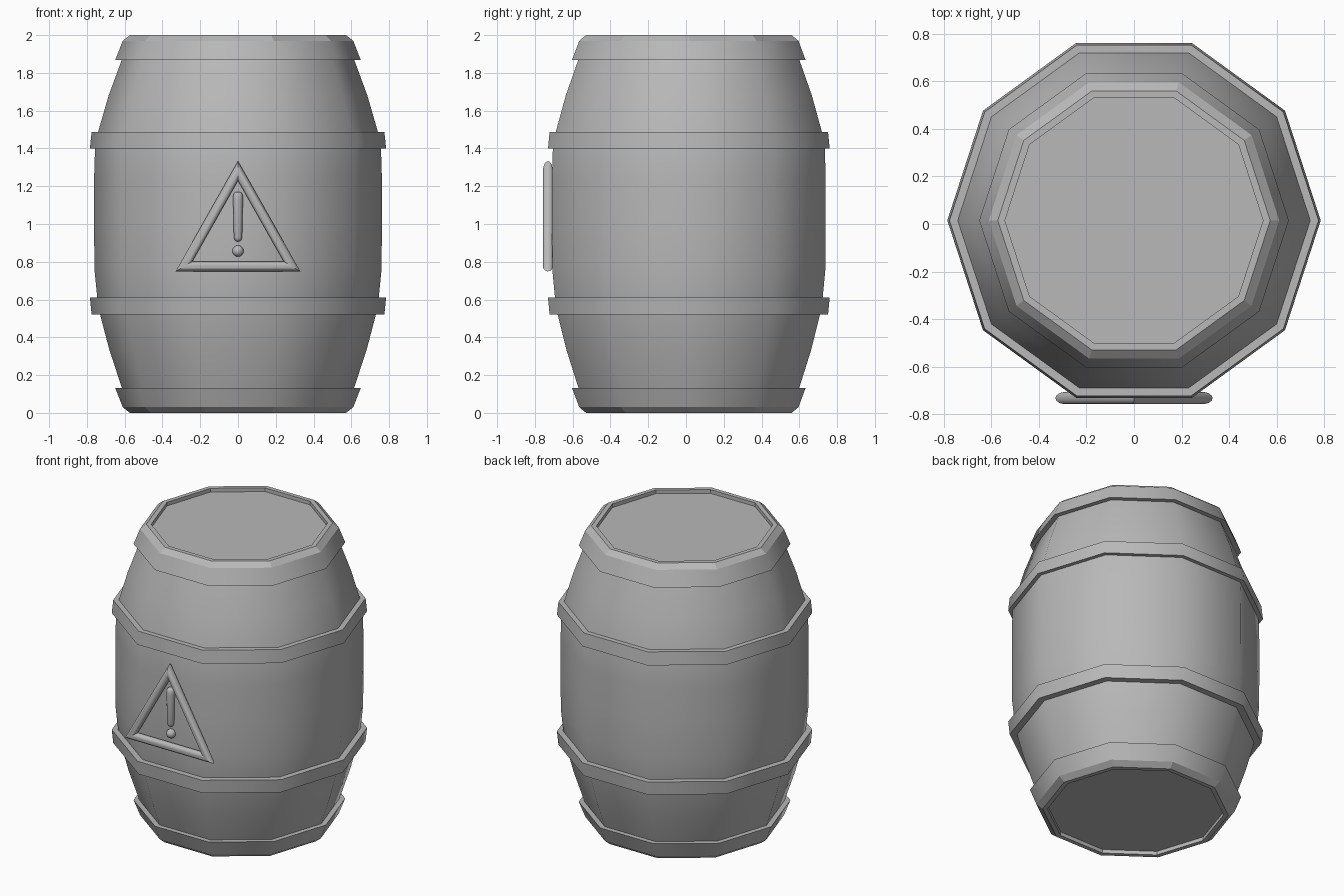
import bpy, bmesh, math
from math import cos, sin, pi, radians

if "Cube" in bpy.data.objects:
    bpy.data.objects.remove(bpy.data.objects["Cube"])

CY = 0.015  # barrel axis offset: the sign sticks out at the front

grey = bpy.data.materials.new("dark_grey")
grey.diffuse_color = (0.48, 0.48, 0.48, 1)
grey.use_nodes = True
grey.node_tree.nodes["Principled BSDF"].inputs["Base Color"].default_value = grey.diffuse_color


def finish(name, bm, angle):
    bmesh.ops.recalc_face_normals(bm, faces=bm.faces)
    me = bpy.data.meshes.new(name)
    bm.to_mesh(me)
    bm.free()
    me.materials.append(grey)
    ob = bpy.data.objects.new(name, me)
    bpy.context.collection.objects.link(ob)
    bpy.ops.object.select_all(action='DESELECT')
    ob.select_set(True)
    bpy.context.view_layer.objects.active = ob
    bpy.ops.object.shade_smooth_by_angle(angle=radians(angle))
    return ob


def bridge(bm, rings, closed):
    n = len(rings[0])
    for k in range(len(rings) if closed else len(rings) - 1):
        a, b = rings[k], rings[(k + 1) % len(rings)]
        for i in range(n):
            j = (i + 1) % n
            bm.faces.new((a[i], a[j], b[j], b[i]))


def lathe(name, profile, cy=CY, sides=10, closed=False, angle=40, flat=()):
    """Turn (radius, z) points around a vertical axis; open profiles get caps.
    Bands listed in flat are shaded flat."""
    bm = bmesh.new()
    rings = [[bm.verts.new((r * cos(2 * pi * i / sides), cy + r * sin(2 * pi * i / sides), z))
              for i in range(sides)] for r, z in profile]
    bridge(bm, rings, closed)
    if not closed:
        bm.faces.new(rings[0])
        bm.faces.new(rings[-1])
    ob = finish(name, bm, angle)
    for p in ob.data.polygons:
        if p.index // sides in flat:
            p.use_smooth = False
    return ob


# Barrel staves with recessed lids
lathe("barrel_body", [(0.575, 0.025), (0.617, 0.14), (0.68, 0.33), (0.73, 0.52),
                      (0.745, 0.61), (0.76, 0.76), (0.762, 1.0), (0.762, 1.24), (0.757, 1.40),
                      (0.74, 1.49), (0.685, 1.68), (0.615, 1.87), (0.575, 1.975)])

# Rim hoops at both ends, with a bevelled lip
rim = [(0.60, 1.87), (0.65, 1.868), (0.61, 1.97), (0.572, 2.0), (0.542, 2.0), (0.542, 1.96)]
lathe("top_rim", rim, closed=True, flat=(2, 3, 4))
lathe("bottom_rim", [(r, 2.0 - z) for r, z in rim], closed=True, flat=(2, 3, 4))

# Middle hoops
lathe("upper_hoop", [(0.70, 1.40), (0.784, 1.40), (0.775, 1.488), (0.70, 1.488)], closed=True)
lathe("lower_hoop", [(0.70, 0.52), (0.775, 0.52), (0.784, 0.61), (0.70, 0.61)], closed=True)

# Warning triangle: a round section swept along three mitred sides
bm = bmesh.new()
R, inr, cz, y0, seg = 0.026, 0.168, 0.943, -0.731, 14
rings = []
for k in range(seg):
    a = 2 * pi * k / seg
    s = 1 + R * cos(a) / inr
    rings.append([bm.verts.new((x * s, y0 + R * sin(a), cz + z * s))
                  for x, z in ((0, 0.338), (0.286, -inr), (-0.286, -inr))])
bridge(bm, rings, True)
finish("warning_triangle", bm, 40)

# Exclamation mark: tapered bar and dot
lathe("warning_bar", [(0.008, 0.908), (0.018, 0.915), (0.022, 0.93), (0.026, 1.13),
                      (0.025, 1.155), (0.019, 1.165), (0.008, 1.17)],
      cy=-0.721, sides=14, angle=60)
lathe("warning_dot", [(max(0.03 * sin(pi * k / 8), 0.002), 0.857 - 0.03 * cos(pi * k / 8))
                      for k in range(9)], cy=-0.716, sides=14, angle=60)
